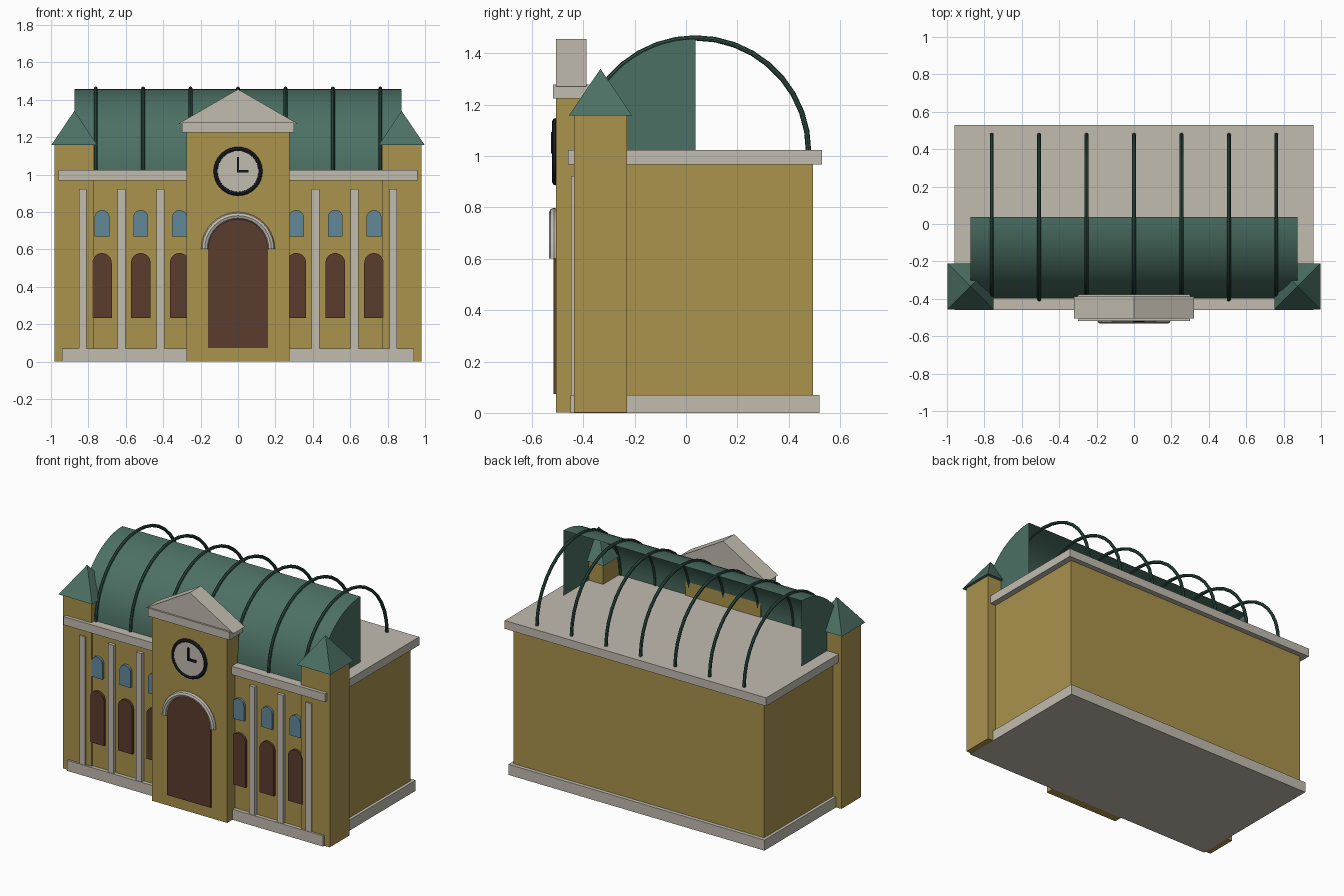
import bpy, bmesh, math

if "Cube" in bpy.data.objects:
    bpy.data.objects.remove(bpy.data.objects["Cube"])


def material(name, r, g, b):
    lin = [((c / 255 + 0.055) / 1.055) ** 2.4 for c in (r, g, b)]
    m = bpy.data.materials.new(name)
    m.diffuse_color = (*lin, 1)
    m.use_nodes = True
    m.node_tree.nodes["Principled BSDF"].inputs["Base Color"].default_value = m.diffuse_color
    return m


WALL = material("ochre wall", 170, 147, 77)
STONE = material("pale stone", 194, 188, 176)
GREEN = material("green roof", 76, 112, 100)
RIB = material("dark green iron", 46, 78, 67)
BROWN = material("brown wood", 91, 60, 46)
BLUE = material("blue glass", 98, 137, 154)
BLACK = material("black metal", 28, 30, 34)


def finish(name, bm, mat, smooth=False):
    bmesh.ops.recalc_face_normals(bm, faces=bm.faces)
    me = bpy.data.meshes.new(name)
    bm.to_mesh(me)
    bm.free()
    me.materials.append(mat)
    ob = bpy.data.objects.new(name, me)
    bpy.context.collection.objects.link(ob)
    if smooth:
        bpy.ops.object.select_all(action='DESELECT')
        ob.select_set(True)
        bpy.context.view_layer.objects.active = ob
        bpy.ops.object.shade_smooth_by_angle(angle=math.radians(40))
    return ob


def prism(name, pts, y0, y1, mat):
    """Extrude an (x, z) outline from y0 to y1."""
    bm = bmesh.new()
    face = bm.faces.new([bm.verts.new((x, y0, z)) for x, z in pts])
    ext = bmesh.ops.extrude_face_region(bm, geom=[face])
    for v in ext["geom"]:
        if isinstance(v, bmesh.types.BMVert):
            v.co.y = y1
    return finish(name, bm, mat)


def box(name, x0, x1, y0, y1, z0, z1, mat):
    return prism(name, [(x0, z0), (x1, z0), (x1, z1), (x0, z1)], y0, y1, mat)


def arched(name, cx, half, z0, top, y0, y1, mat):
    """Round-topped panel."""
    spring = top - half
    pts = [(cx - half, z0), (cx + half, z0)]
    pts += [(cx + half * math.cos(math.pi * i / 16),
             spring + half * math.sin(math.pi * i / 16)) for i in range(17)]
    return prism(name, pts, y0, y1, mat)


def tube(name, centre, radius, minor, plane, mat, arc=math.pi, steps=20, sides=8):
    """Swept ring or half ring, in the xz or the yz plane."""
    closed = arc > 6
    bm = bmesh.new()
    rings = []
    for i in range(steps if closed else steps + 1):
        a = arc * i / steps
        ring = []
        for j in range(sides):
            b = 2 * math.pi * j / sides
            r, w = radius + minor * math.cos(b), minor * math.sin(b)
            u, h = r * math.cos(a), r * math.sin(a)
            off = (u, w, h) if plane == "xz" else (w, u, h)
            ring.append(bm.verts.new([c + o for c, o in zip(centre, off)]))
        rings.append(ring)
    pairs = list(zip(rings, rings[1:]))
    if closed:
        pairs.append((rings[-1], rings[0]))
    else:
        bm.faces.new(rings[0])
        bm.faces.new(rings[-1])
    for p, q in pairs:
        for j in range(sides):
            k = (j + 1) % sides
            bm.faces.new((p[j], p[k], q[k], q[j]))
    return finish(name, bm, mat, True)


# Main hall, plinth and flat cornice
box("main_hall", -0.92, 0.92, -0.425, 0.495, 0.03, 1.0, WALL)
box("plinth", -0.94, 0.94, -0.45, 0.52, 0, 0.07, STONE)
box("cornice", -0.96, 0.96, -0.46, 0.53, 0.968, 1.023, STONE)

# Corner towers with pyramid caps, pilasters and windows on both sides
for s, side in ((-1, "left"), (1, "right")):
    cx, cy = s * 0.875, -0.333
    box(f"{side}_corner_tower", cx - 0.105, cx + 0.105, -0.437, -0.23, 0.001, 1.16, WALL)
    bm = bmesh.new()
    base = [bm.verts.new((cx + a * 0.123, cy + b * 0.123, 1.158))
            for a, b in ((-1, -1), (1, -1), (1, 1), (-1, 1))]
    tip = bm.verts.new((cx, cy, 1.34))
    bm.faces.new(base)
    for i in range(4):
        bm.faces.new((base[i], base[(i + 1) % 4], tip))
    finish(f"{side}_tower_cap", bm, GREEN)
    for i, x in enumerate((0.415, 0.622, 0.83)):
        box(f"{side}_pilaster_{i}", s * x - 0.021, s * x + 0.021,
            -0.447, -0.42, 0.06, 0.922, STONE)
    for i, x in enumerate((0.312, 0.52, 0.727)):
        arched(f"{side}_lower_window_{i}", s * x, 0.052, 0.232, 0.58, -0.442, -0.42, BROWN)
        arched(f"{side}_upper_window_{i}", s * x, 0.04, 0.67, 0.81, -0.442, -0.42, BLUE)

# Central clock tower with pediment
box("clock_tower", -0.275, 0.275, -0.507, -0.388, 0.001, 1.23, WALL)
box("pediment_slab", -0.30, 0.30, -0.518, -0.376, 1.225, 1.278, STONE)
prism("pediment", [(-0.322, 1.27), (0.322, 1.27), (0, 1.456)], -0.506, -0.388, STONE)

# Entrance door and its arch
arched("entrance_door", 0, 0.16, 0.073, 0.762, -0.515, -0.5, BROWN)
tube("door_arch", (0, -0.514, 0.602), 0.178, 0.019, "xz", STONE)

# Clock
CZ = 1.017
face = [(0.12 * math.cos(math.pi * i / 16), CZ + 0.12 * math.sin(math.pi * i / 16))
        for i in range(32)]
prism("clock_face", face, -0.515, -0.5, STONE)
tube("clock_rim", (0, -0.509, CZ), 0.119, 0.012, "xz", BLACK, 2 * math.pi, 32)
box("minute_hand", -0.006, 0.006, -0.526, -0.514, CZ - 0.006, CZ + 0.076, BLACK)
box("hour_hand", -0.006, 0.056, -0.525, -0.514, CZ - 0.007, CZ + 0.007, BLACK)

# Quarter-barrel roof sheet with end walls, open at the back
YC, ZC, R, N = 0.037, 1.02, 0.436, 16
bm = bmesh.new()
ends = []
for x in (-0.875, 0.875):
    arc = [bm.verts.new((x, YC - R * math.cos(math.pi / 2 * i / N),
                         ZC + R * math.sin(math.pi / 2 * i / N))) for i in range(N + 1)]
    bm.faces.new(arc + [bm.verts.new((x, YC, ZC))])
    ends.append(arc)
for i in range(N):
    bm.faces.new((ends[0][i], ends[1][i], ends[1][i + 1], ends[0][i + 1]))
finish("barrel_roof", bm, GREEN, True)

# Iron ribs spanning the whole vault
for i in range(7):
    tube(f"roof_rib_{i}", ((i - 3) * 0.2535, YC, ZC), 0.44, 0.0105, "yz", RIB, steps=18)
